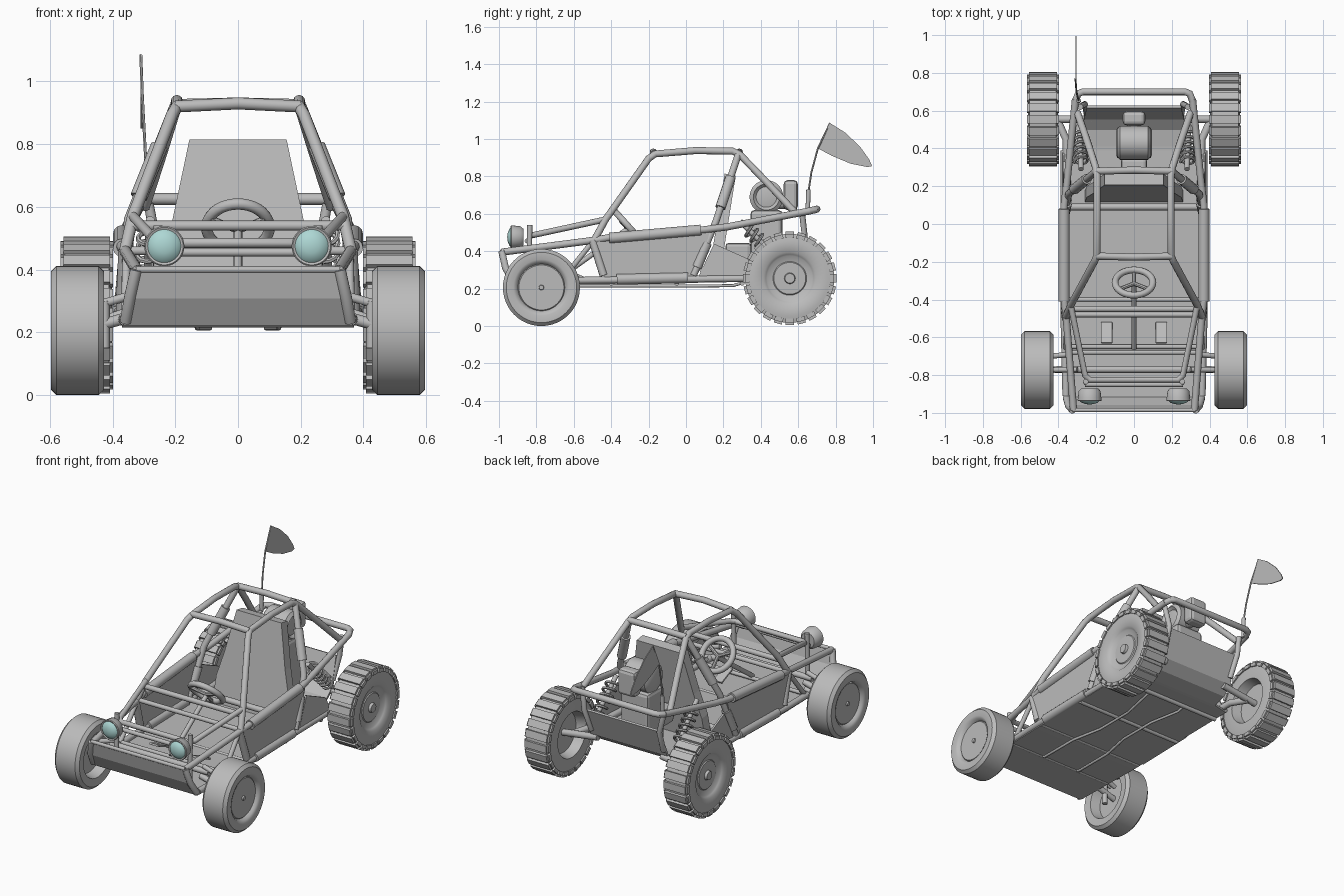
import bpy, bmesh, math
from mathutils import Vector, Matrix

if "Cube" in bpy.data.objects:
    bpy.data.objects.remove(bpy.data.objects["Cube"])
rounded = []


def material(name, rgb):
    m = bpy.data.materials.new(name)
    m.use_nodes = True
    m.diffuse_color = (*rgb, 1)
    m.node_tree.nodes["Principled BSDF"].inputs["Base Color"].default_value = (*rgb, 1)
    return m


GREY = material("grey_metal", (0.5, 0.5, 0.5))
GLASS = material("pale_teal_glass", (0.42, 0.68, 0.66))


def finish(name, bm, mat=GREY, smooth=True):
    bmesh.ops.recalc_face_normals(bm, faces=bm.faces)
    mesh = bpy.data.meshes.new(name)
    bm.to_mesh(mesh)
    bm.free()
    mesh.materials.append(mat)
    ob = bpy.data.objects.new(name, mesh)
    bpy.context.collection.objects.link(ob)
    if smooth:
        rounded.append(ob)
    return ob


def tube(name, pts, r=0.019, sides=12):
    """Round bar swept along a path."""
    pts = [Vector(p) for p in pts]
    bm, rings, q, old = bmesh.new(), [], None, None
    for i, p in enumerate(pts):
        a = (p - pts[i - 1]).normalized() if i else Vector()
        b = (pts[i + 1] - p).normalized() if i < len(pts) - 1 else Vector()
        t = (a + b).normalized()
        q = t.to_track_quat("Z", "Y") if q is None else old.rotation_difference(t) @ q
        old = t
        rings.append([bm.verts.new(p + q @ Vector((r * math.cos(k * math.tau / sides),
                      r * math.sin(k * math.tau / sides), 0))) for k in range(sides)])
    for u, v in zip(rings, rings[1:]):
        for k in range(sides):
            n = (k + 1) % sides
            bm.faces.new((u[k], u[n], v[n], v[k]))
    bm.faces.new(rings[0])
    bm.faces.new(rings[-1])
    return finish(name, bm)


def pair(name, pts, r=0.019):
    """The same bar on both sides."""
    for s, side in ((1, "left"), (-1, "right")):
        tube(f"{side}_{name}", [(s * x, y, z) for x, y, z in pts], r)


def revolve(name, profile, loc, axis, mat=GREY, steps=40):
    """Turned part: profile is (distance along axis, radius)."""
    bm = bmesh.new()
    vs = [bm.verts.new((r, 0, a)) for a, r in profile]
    edges = [bm.edges.new(e) for e in zip(vs, vs[1:])]
    bmesh.ops.spin(bm, geom=vs + edges, cent=(0, 0, 0), axis=(0, 0, 1),
                   angle=math.tau, steps=steps, use_duplicate=False)
    bmesh.ops.remove_doubles(bm, verts=bm.verts, dist=0.0002)
    rot = Vector(axis).to_track_quat("Z", "Y").to_matrix().to_4x4()
    bm.transform(Matrix.Translation(loc) @ rot)
    return finish(name, bm, mat)


def box(name, loc, size, bevel=0.01, tilt=0):
    bm = bmesh.new()
    bmesh.ops.create_cube(bm, size=1)
    bm.transform(Matrix.Translation(loc) @ Matrix.Rotation(tilt, 4, "X")
                 @ Matrix.Diagonal((*size, 1)))
    ob = finish(name, bm, smooth=False)
    mod = ob.modifiers.new("bevel", "BEVEL")
    mod.width, mod.segments = bevel, 2


def plate(name, pts, thick=0.012):
    bm = bmesh.new()
    bm.faces.new([bm.verts.new(p) for p in pts])
    mod = finish(name, bm, smooth=False).modifiers.new("thickness", "SOLIDIFY")
    mod.thickness, mod.offset = thick, 0


# Body tub: nose panel, floor and rear panel in one folded sheet
stations = [(-0.985, 0.4, 0.33), (-0.965, 0.31, 0.35), (-0.92, 0.228, 0.365),
            (-0.45, 0.228, 0.375), (0.39, 0.245, 0.375), (0.41, 0.247, 0.28),
            (0.5, 0.262, 0.27), (0.56, 0.31, 0.265), (0.62, 0.48, 0.25)]
bm = bmesh.new()
rows = [[bm.verts.new((s * w, y, z)) for s in (-1, 1)] for y, z, w in stations]
for a, b in zip(rows, rows[1:]):
    bm.faces.new((a[0], a[1], b[1], b[0]))
mod = finish("floor_tub", bm, smooth=False).modifiers.new("thickness", "SOLIDIFY")
mod.thickness, mod.offset = 0.014, 0

# Side panels
for s, side in ((1, "left"), (-1, "right")):
    plate(side + "_door_panel", [(s * 0.37, -0.48, 0.45), (s * 0.37, 0.13, 0.51),
                                 (s * 0.37, 0.05, 0.25), (s * 0.37, -0.43, 0.24)])
    plate(side + "_rear_side_panel", [(s * 0.372, 0.06, 0.25), (s * 0.372, 0.39, 0.25),
                                      (s * 0.37, 0.33, 0.36), (s * 0.365, 0.15, 0.44)])

# Firewall behind the driver
half = [(0.155, 0.81), (0.21, 0.55), (0.25, 0.4), (0.26, 0.24)]
outline = half + [(-x, z) for x, z in reversed(half)]
plate("firewall", [(x, 0.155 + (z - 0.3) * 0.16, z) for x, z in outline], 0.06)

# Roll cage
pair("roof_rail", [(0.36, -0.49, 0.46), (0.335, -0.43, 0.57), (0.21, -0.2, 0.895),
                   (0.195, -0.165, 0.92), (0.195, 0.05, 0.938), (0.195, 0.25, 0.935),
                   (0.2, 0.29, 0.915), (0.245, 0.43, 0.77), (0.3, 0.59, 0.6)])
tube("roof_front_bar", [(-0.2, -0.17, 0.92), (0, -0.175, 0.93), (0.2, -0.17, 0.92)])
tube("roof_rear_bar", [(-0.2, 0.28, 0.925), (0, 0.285, 0.93), (0.2, 0.28, 0.925)])
main = [Vector((0.2, 0.28, 0.92)), Vector((0.345, 0.16, 0.56)), Vector((0.37, 0.04, 0.27))]
pair("main_hoop_leg", main)
pair("main_hoop_pad", [main[0].lerp(main[1], t) for t in (0.35, 0.8)], 0.028)
pair("main_hoop_foot_pad", [main[1].lerp(main[2], t) for t in (0.4, 0.85)], 0.027)
pair("upper_rail", [(0.32, -0.985, 0.395), (0.36, -0.48, 0.46), (0.37, -0.4, 0.475),
                    (0.37, 0.1, 0.515), (0.355, 0.22, 0.53), (0.31, 0.66, 0.615)])
pair("upper_rail_pad", [(0.37, -0.41, 0.47), (0.37, 0.08, 0.513)], 0.029)
tube("rear_hoop_bar", [(-0.31, 0.65, 0.613), (-0.295, 0.69, 0.622), (-0.27, 0.7, 0.625),
                       (0.27, 0.7, 0.625), (0.295, 0.69, 0.622), (0.31, 0.65, 0.613)])
pair("rear_post", [(0.285, 0.62, 0.61), (0.26, 0.635, 0.48), (0.25, 0.58, 0.34)], 0.016)
pair("lower_rail", [(0.36, -0.91, 0.24), (0.37, -0.5, 0.245), (0.37, 0.39, 0.255)])
pair("lower_rail_pad", [(0.37, -0.37, 0.25), (0.37, 0.01, 0.258)], 0.029)
pair("front_upright", [(0.36, -0.5, 0.46), (0.368, -0.44, 0.27)], 0.022)
pair("front_stay", [(0.355, -0.5, 0.45), (0.36, -0.66, 0.25)], 0.014)
tube("seat_cross_bar", [(-0.37, 0.09, 0.3), (0.37, 0.09, 0.3)], 0.018)

# Nose frame
tube("nose_bar", [(-0.325, -0.985, 0.4), (0.325, -0.985, 0.4)], 0.011)
pair("nose_edge", [(0.325, -0.985, 0.4), (0.345, -0.965, 0.31), (0.358, -0.92, 0.235)], 0.019)
tube("hood_hoop", [(-0.335, -0.43, 0.57), (-0.26, -0.8, 0.49), (-0.235, -0.825, 0.485),
                   (0.235, -0.825, 0.485), (0.26, -0.8, 0.49), (0.335, -0.43, 0.57)], 0.016)
tube("dash_bar", [(-0.345, -0.45, 0.54), (0.345, -0.45, 0.54)], 0.016)
tube("lower_dash_bar", [(-0.36, -0.48, 0.46), (0.36, -0.48, 0.46)], 0.014)
tube("lamp_bar", [(-0.26, -0.85, 0.455), (0.26, -0.85, 0.455)], 0.013)
pair("lamp_post", [(0.255, -0.835, 0.54), (0.255, -0.84, 0.25)], 0.014)

# Headlamps
for s, side in ((1, "left"), (-1, "right")):
    loc = (s * 0.235, -0.91, 0.475)
    revolve(side + "_lamp_shell", [(-0.04, 0), (-0.04, 0.045), (-0.025, 0.058), (0.01, 0.062),
            (0.024, 0.064), (0.028, 0.06), (0.024, 0.052), (0.015, 0)], loc, (0, -1, 0))
    revolve(side + "_lamp_glass", [(0.022, 0.055), (0.035, 0.044), (0.043, 0.023), (0.046, 0)],
            loc, (0, -1, 0), GLASS)

# Steering, pedals
bpy.ops.mesh.primitive_torus_add(location=(0, -0.31, 0.535), rotation=(math.radians(-48), 0, 0),
                                 major_radius=0.1, minor_radius=0.018,
                                 major_segments=36, minor_segments=10)
ring = bpy.context.object
ring.name = "steering_wheel"
ring.data.materials.append(GREY)
rounded.append(ring)
tube("steering_column", [(0, -0.31, 0.52), (0, -0.66, 0.27)], 0.014)
hub = Vector((0, -0.315, 0.525))
for i in range(3):
    a = math.radians(90 + 120 * i)
    tip = hub + Vector((0.1 * math.cos(a), 0.067 * math.sin(a), -0.074 * math.sin(a)))
    tube(f"steering_spoke_{i}", [hub, tip], 0.011, 8)
for s, side in ((1, "left"), (-1, "right")):
    box(side + "_pedal", (s * 0.145, -0.575, 0.27), (0.06, 0.12, 0.012), 0.003, -0.4)
tube("pedal_bar", [(-0.36, -0.65, 0.26), (0.36, -0.65, 0.26)], 0.012)

# Wheels
rim_in = [(-0.08, 0.14), (-0.02, 0.125), (-0.02, 0)]
front_tyre = [(0.066, 0), (0.066, 0.12), (0.06, 0.125), (0.078, 0.135), (0.085, 0.15),
              (0.085, 0.188), (0.067, 0.206), (-0.067, 0.206), (-0.085, 0.188)] + rim_in
rear_tyre = [(0.055, 0), (0.055, 0.085), (0.05, 0.09), (0.058, 0.12), (0.064, 0.128),
             (0.074, 0.14), (0.08, 0.2), (0.07, 0.238), (-0.07, 0.238), (-0.08, 0.2)] + rim_in
for s, side in ((1, "left"), (-1, "right")):
    f, r, out = (s * 0.512, -0.773, 0.206), (s * 0.482, 0.555, 0.255), (s, 0, 0)
    revolve(side + "_front_wheel", front_tyre, f, out, steps=48)
    revolve(side + "_front_cap", [(0.066, 0.014), (0.075, 0.012), (0.075, 0)], f, out, steps=16)
    revolve(side + "_rear_wheel", rear_tyre, r, out, steps=48)
    revolve(side + "_rear_cap", [(0.055, 0.03), (0.07, 0.026), (0.07, 0)], r, out, steps=16)
    # Broad tread lugs, narrower towards the crown
    bm, count = bmesh.new(), 24
    for i in range(count):
        turn = Matrix.Translation(r) @ Matrix.Rotation(i * math.tau / count, 4, "X")
        for size, height in (((0.168, 0.046, 0.022), 0.226), ((0.148, 0.044, 0.02), 0.24)):
            bmesh.ops.create_cube(bm, size=1, matrix=turn @ Matrix.Translation((0, 0, height))
                                  @ Matrix.Diagonal((*size, 1)))
    finish(side + "_rear_tread", bm, smooth=False)
    # Rear coil-over damper
    top, low = Vector((s * 0.28, 0.29, 0.56)), Vector((s * 0.29, 0.52, 0.33))
    tube(side + "_damper", [top, low], 0.014)
    q = (low - top).to_track_quat("Z", "Y")
    turns, span = 6, (low - top).length
    tube(side + "_coil_spring", [top + q @ Vector((0.036 * math.cos(k * 0.5), 0.036 * math.sin(k * 0.5),
         span * (0.15 + 0.7 * k * 0.5 / (turns * math.tau)))) for k in range(int(turns * math.tau * 2))], 0.008, 6)

# Suspension
pair("front_upper_arm", [(0.3, -0.77, 0.33), (0.47, -0.773, 0.28)], 0.014)
pair("front_lower_arm", [(0.28, -0.77, 0.265), (0.36, -0.77, 0.245), (0.5, -0.773, 0.206)], 0.018)
pair("front_trailing_arm", [(0.34, -0.69, 0.27), (0.44, -0.7, 0.235)], 0.014)
pair("front_knuckle", [(0.425, -0.773, 0.15), (0.425, -0.773, 0.3)], 0.016)
tube("front_axle_beam", [(-0.34, -0.77, 0.3), (0.34, -0.77, 0.3)], 0.018)
pair("rear_half_shaft", [(0.22, 0.555, 0.29), (0.48, 0.555, 0.255)], 0.02)
pair("rear_trailing_arm", [(0.35, 0.1, 0.26), (0.36, 0.45, 0.27), (0.41, 0.56, 0.26)], 0.02)

# Engine
box("engine_block", (0, 0.43, 0.45), (0.19, 0.17, 0.34), 0.02)
box("gearbox", (0, 0.28, 0.39), (0.14, 0.14, 0.11), 0.02)
revolve("fan_housing", [(-0.09, 0), (-0.09, 0.07), (-0.075, 0.09), (0.075, 0.09),
                        (0.09, 0.07), (0.075, 0.055), (0.085, 0)], (0, 0.43, 0.69), (1, 0, 0))
box("air_cleaner", (0, 0.56, 0.7), (0.12, 0.075, 0.16), 0.02)
tube("intake_pipe", [(0, 0.45, 0.66), (0, 0.56, 0.66)], 0.035)

# Underside bars and pipes
for i, y in enumerate((-0.68, -0.4, -0.05, 0.3)):
    tube(f"floor_cross_bar_{i}", [(-0.37, y, 0.229), (0.37, y, 0.229)], 0.013)
pair("floor_pipe", [(0.13, 0.3, 0.23), (0.13, 0.25, 0.216), (0.09, 0.05, 0.214), (0.09, -0.2, 0.214),
                    (0.13, -0.4, 0.214), (0.13, -0.66, 0.214), (0.13, -0.68, 0.228)], 0.008)

# Whip and flag
tube("whip_base", [(-0.293, 0.65, 0.6), (-0.293, 0.655, 0.73)], 0.012)
tube("whip", [(-0.293, 0.655, 0.72), (-0.298, 0.67, 0.82), (-0.305, 0.705, 0.95),
              (-0.31, 0.77, 1.085)], 0.005, 6)
plate("flag", [(-0.308, y, z) for y, z in ((0.77, 1.085), (0.85, 1.035), (0.93, 0.96), (0.98, 0.89),
      (0.995, 0.855), (0.97, 0.85), (0.88, 0.868), (0.78, 0.91), (0.705, 0.95))], 0.006)

# Soft shading with sharp creases on the turned and swept parts
bpy.ops.object.select_all(action="DESELECT")
for ob in rounded:
    ob.select_set(True)
bpy.context.view_layer.objects.active = rounded[0]
bpy.ops.object.shade_smooth_by_angle(angle=math.radians(38))
